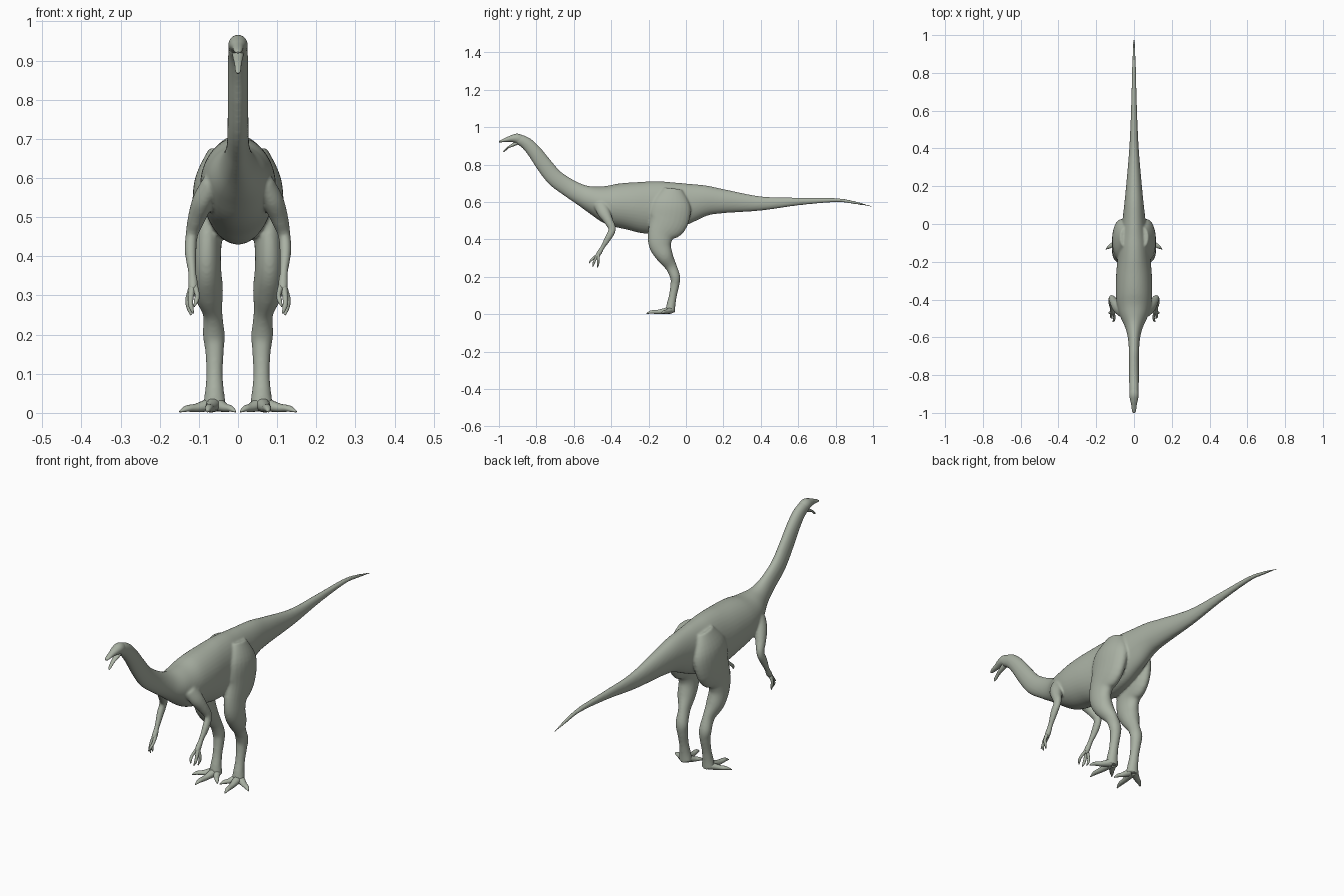
import bpy, bmesh, math
from mathutils import Vector

skin = bpy.data.materials.new("grey_green_skin")
skin.diffuse_color = (0.40, 0.44, 0.37, 1)


def spline(pts, steps):
    """Catmull-Rom interpolation through stations of any dimension."""
    out = []
    for i in range(len(pts) - 1):
        a, b, c, d = (pts[max(i - 1, 0)], pts[i], pts[i + 1],
                      pts[min(i + 2, len(pts) - 1)])
        for k in range(steps):
            t = k / steps
            out.append([0.5 * (2 * q + (r - p) * t + (2 * p - 5 * q + 4 * r - s) * t * t
                               + (3 * q - p - 3 * r + s) * t ** 3)
                        for p, q, r, s in zip(a, b, c, d)])
    return out + [list(pts[-1])]


def loft(bm, stations, side=1, sides=24, steps=5):
    """Elliptical tube through (x, y, z, side radius, other radius)."""
    path = spline([(p[0] * side,) + tuple(p[1:]) for p in stations], steps)
    rings = []
    for i, p in enumerate(path):
        a, b = path[max(i - 1, 0)], path[min(i + 1, len(path) - 1)]
        t = (Vector(b[:3]) - Vector(a[:3])).normalized()
        u = (Vector((1, 0, 0)) - t * t.x).normalized()
        w = t.cross(u)
        ring = []
        for k in range(sides):
            ang = 2 * math.pi * k / sides
            co = Vector(p[:3]) + u * p[3] * math.cos(ang) + w * p[4] * math.sin(ang)
            co.z = max(co.z, 0)
            ring.append(bm.verts.new(co))
        rings.append(ring)
    for r, s in zip(rings, rings[1:]):
        for k in range(sides):
            n = (k + 1) % sides
            bm.faces.new((r[k], r[n], s[n], s[k]))
    bm.faces.new(rings[0][::-1])
    bm.faces.new(rings[-1])


def finish(bm, name, remesh=False):
    bmesh.ops.recalc_face_normals(bm, faces=bm.faces)
    me = bpy.data.meshes.new(name)
    bm.to_mesh(me)
    bm.free()
    ob = bpy.data.objects.new(name, me)
    bpy.context.collection.objects.link(ob)
    bpy.ops.object.select_all(action='DESELECT')
    bpy.context.view_layer.objects.active = ob
    ob.select_set(True)
    if remesh:
        m = ob.modifiers.new("fuse", 'REMESH')
        m.mode = 'VOXEL'
        m.voxel_size = 0.005
        s = ob.modifiers.new("soften", 'SMOOTH')
        s.factor = 0.5
        s.iterations = 8
        bpy.ops.object.modifier_apply(modifier="fuse")
        bpy.ops.object.modifier_apply(modifier="soften")
    ob.data.materials.clear()
    ob.data.materials.append(skin)
    bpy.ops.object.shade_smooth_by_angle(angle=math.radians(50))
    return ob


# Tail, trunk and neck: (y, z, half width, half height)
trunk = [(1.0, .575, .003, .003), (.9, .597, .008, .008), (.8, .61, .011, .011),
         (.6, .603, .016, .021), (.4, .592, .025, .038), (.2, .604, .042, .064),
         (.1, .607, .052, .083), (0, .592, .064, .110), (-.1, .576, .08, .134),
         (-.2, .570, .089, .140), (-.3, .578, .096, .127), (-.4, .586, .094, .110),
         (-.48, .607, .076, .080), (-.55, .634, .045, .058), (-.62, .672, .030, .049),
         (-.70, .728, .027, .046), (-.76, .800, .026, .043), (-.81, .868, .026, .038),
         (-.855, .915, .025, .033), (-.90, .937, .024, .027)]
# Upper leg to ankle: (x, y, z, radius across, radius fore-aft)
leg = [(.050, -.07, .67, .025, .05), (.064, -.08, .59, .047, .105),
       (.074, -.095, .50, .043, .106), (.079, -.133, .43, .037, .073),
       (.080, -.138, .37, .037, .060), (.076, -.113, .31, .038, .045),
       (.065, -.080, .255, .025, .031), (.062, -.058, .20, .028, .027),
       (.060, -.059, .16, .024, .024), (.060, -.070, .10, .021, .021),
       (.060, -.080, .05, .025, .024), (.060, -.084, .012, .031, .026)]
# Shoulder to hand
arm = [(.065, -.46, .59, .025, .035), (.088, -.44, .545, .027, .034),
       (.105, -.415, .50, .023, .025), (.118, -.395, .455, .016, .020),
       (.121, -.415, .41, .015, .018), (.117, -.445, .36, .011, .012),
       (.115, -.463, .33, .013, .014), (.115, -.475, .312, .011, .012)]

body = bmesh.new()
loft(body, [(0,) + p for p in trunk], sides=40)
for s in (1, -1):
    loft(body, leg, s)
    loft(body, arm, s)
finish(body, "body_legs_and_arms", remesh=True)

# Upper head with snout
bm = bmesh.new()
loft(bm, [(0, -.865, .920, .020, .026), (0, -.90, .939, .0245, .0265),
          (0, -.93, .939, .021, .019), (0, -.955, .934, .015, .013),
          (0, -.98, .928, .012, .008), (0, -.995, .923, .008, .005),
          (0, -1.0, .921, .003, .002)])
finish(bm, "head")

# Open lower jaw
bm = bmesh.new()
loft(bm, [(0, -.885, .928, .017, .014), (0, -.92, .908, .013, .009),
          (0, -.95, .892, .009, .005), (0, -.97, .874, .007, .004),
          (0, -.977, .867, .003, .002)], sides=16)
finish(bm, "lower_jaw")

# Toes and fingers: each ends in a tapering claw
toes = {"middle_toe": [(.062, -.085, .022, .020, .020), (.070, -.145, .013, .013, .012),
                       (.075, -.185, .012, .010, .009), (.078, -.212, .003, .002, .002)],
        "outer_toe": [(.066, -.080, .022, .020, .018), (.105, -.105, .013, .013, .011),
                      (.130, -.120, .011, .010, .008), (.149, -.134, .003, .002, .002)],
        "inner_toe": [(.054, -.085, .022, .020, .018), (.033, -.115, .013, .012, .011),
                      (.019, -.132, .011, .009, .008), (.006, -.148, .003, .002, .002)]}
fingers = {"thumb": [(.110, -.468, .322, .008, .009), (.104, -.492, .302, .006, .007),
                     (.106, -.508, .288, .006, .006), (.112, -.518, .272, .002, .002)],
           "middle_finger": [(.117, -.472, .318, .009, .009), (.121, -.486, .292, .007, .007),
                             (.120, -.494, .272, .006, .006), (.114, -.498, .254, .002, .002)],
           "outer_finger": [(.119, -.468, .318, .008, .008), (.128, -.470, .292, .006, .007),
                            (.126, -.470, .270, .006, .006), (.120, -.474, .250, .002, .002)]}
for name, pts in {**toes, **fingers}.items():
    for s, label in ((1, "left"), (-1, "right")):
        bm = bmesh.new()
        loft(bm, pts, s, sides=14)
        finish(bm, label + "_" + name)
